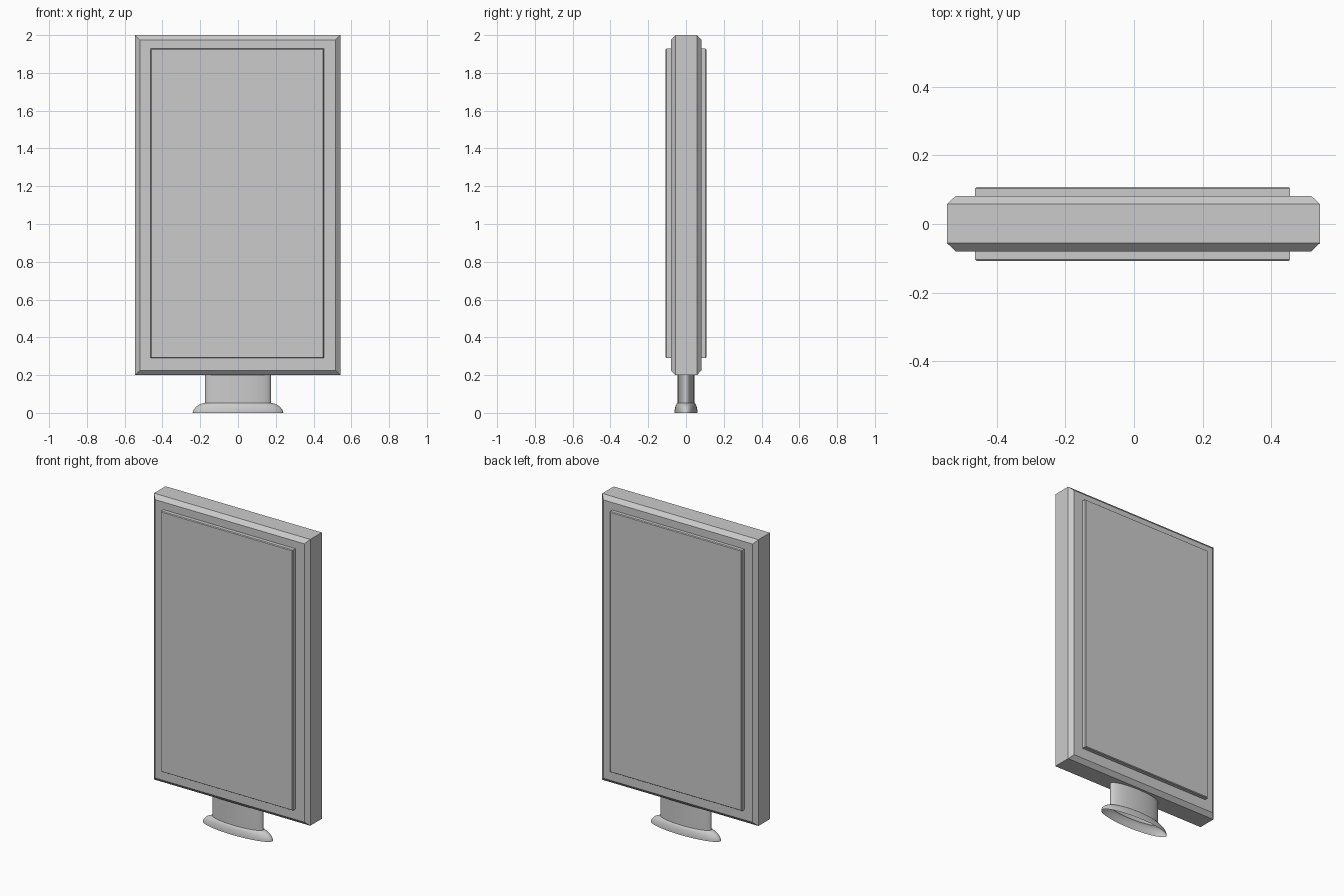
import bpy, bmesh, math

if "Cube" in bpy.data.objects:
    bpy.data.objects.remove(bpy.data.objects["Cube"])


def finish(bm, name):
    bmesh.ops.recalc_face_normals(bm, faces=bm.faces)
    mesh = bpy.data.meshes.new(name)
    bm.to_mesh(mesh)
    bm.free()
    obj = bpy.data.objects.new(name, mesh)
    bpy.context.collection.objects.link(obj)
    return obj


def slab(name, x0, x1, z0, z1, sections):
    """Loft rectangles along y; sections are (y, inset) pairs."""
    bm = bmesh.new()
    rings = []
    for y, i in sections:
        pts = [(x0 + i, z0 + i), (x1 - i, z0 + i), (x1 - i, z1 - i), (x0 + i, z1 - i)]
        rings.append([bm.verts.new((x, y, z)) for x, z in pts])
    for a, b in zip(rings, rings[1:]):
        for k in range(4):
            n = (k + 1) % 4
            bm.faces.new((a[k], a[n], b[n], b[k]))
    bm.faces.new(rings[0])
    bm.faces.new(rings[-1])
    return finish(bm, name)


def lathe(name, profile, squash, sides=48):
    """Open shell turned around z and flattened along y."""
    bm = bmesh.new()
    rings = []
    for r, z in profile:
        angles = [2 * math.pi * k / sides for k in range(sides)]
        rings.append([bm.verts.new((r * math.cos(a), r * squash * math.sin(a), z)) for a in angles])
    for a, b in zip(rings, rings[1:]):
        for k in range(sides):
            n = (k + 1) % sides
            bm.faces.new((a[k], a[n], b[n], b[k]))
    obj = finish(bm, name)
    bpy.ops.object.select_all(action='DESELECT')
    obj.select_set(True)
    bpy.context.view_layer.objects.active = obj
    bpy.ops.object.shade_smooth_by_angle(angle=math.radians(35))
    return obj


# Chamfered cabinet
slab("cabinet", -0.545, 0.542, 0.20, 2.0,
     [(-0.08, 0.025), (-0.056, 0), (0.058, 0), (0.082, 0.025)])

# Raised display panel on each face
for name, side in (("front_panel", -1), ("back_panel", 1)):
    slab(name, -0.463, 0.455, 0.29, 1.928,
         [(side * 0.078, 0), (side * 0.103, 0), (side * 0.108, 0.004)])

# Oval stem with a rounded flared foot, open underneath
lathe("stem_and_foot",
      [(0.24, 0.0), (0.238, 0.010), (0.232, 0.021), (0.221, 0.033),
       (0.206, 0.043), (0.190, 0.050), (0.175, 0.053), (0.175, 0.205)], 0.255)
